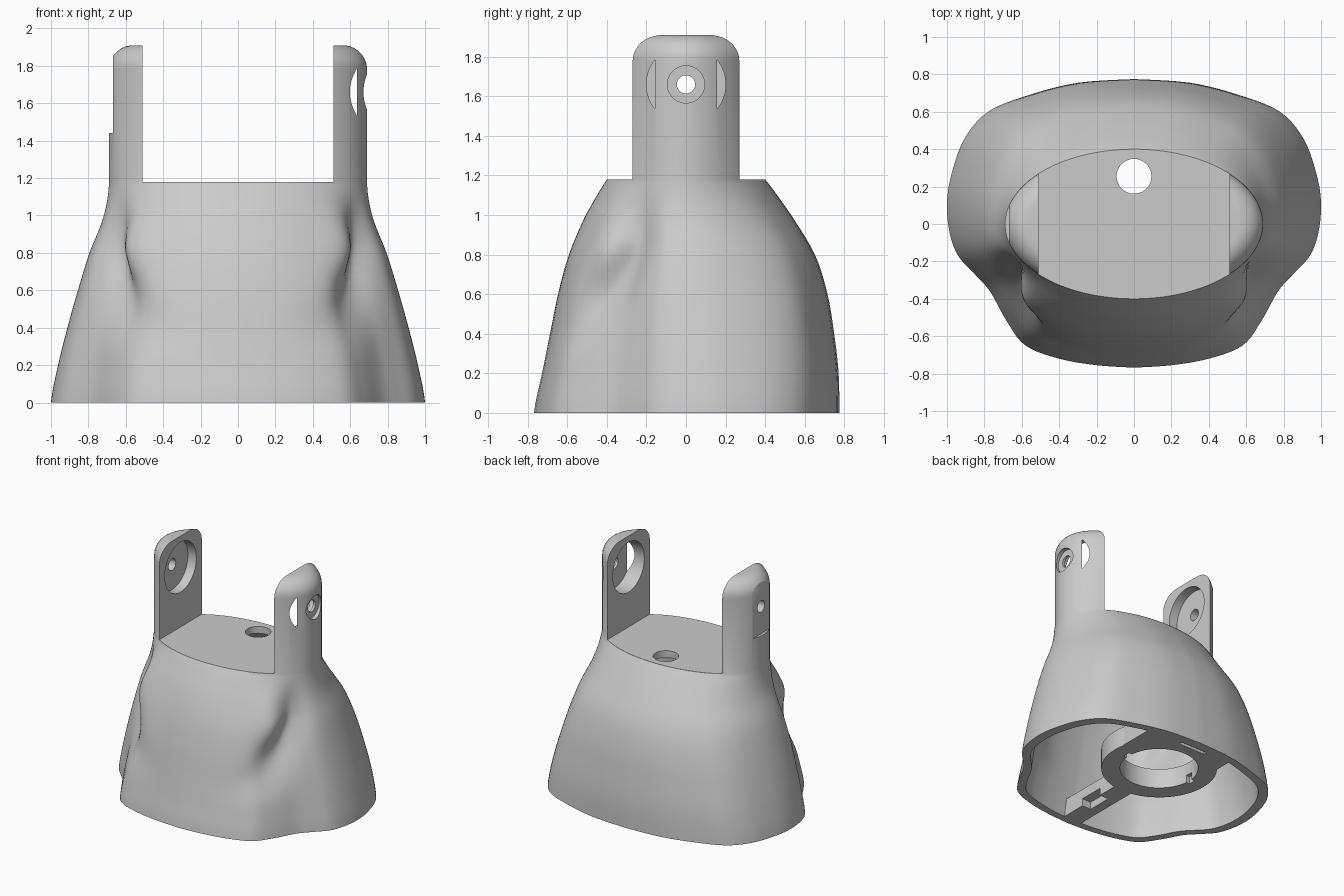
import bpy, bmesh
from math import sin, cos, pi, atan2, degrees, exp
from mathutils import Matrix, Vector

if "Cube" in bpy.data.objects:
    bpy.data.objects.remove(bpy.data.objects["Cube"])

grey = bpy.data.materials.new("plain_grey")
grey.use_nodes = True
colour = (0.6, 0.6, 0.6, 1)
grey.diffuse_color = colour
grey.node_tree.nodes["Principled BSDF"].inputs["Base Color"].default_value = colour

DECK, RX, RY = 1.18, 0.69, 0.40      # deck height and half sizes of its oval
PIVOT = 1.66                         # height of the arm holes
BORE_Y = 0.29                        # centre of the underside ring
HOLE_Y = 0.255                       # centre of the deck hole
FLANGE = 0.16                        # thickness of the ring and its web


def catmull(pts, i, t):
    """Point on a smooth curve between pts[i] and pts[i + 1]."""
    n = len(pts)
    a, b, c, d = (Vector(pts[max(0, min(n - 1, i + k))]) for k in (-1, 0, 1, 2))
    return b + (c - a) * t / 2 + (a * 2 - b * 5 + c * 4 - d) * t * t / 2 + (b * 3 - a - c * 3 + d) * t ** 3 / 2


# Base outline, left half from back to front, then mirrored
half = [(0, .775), (.3, .755), (.56, .69), (.78, .6), (.91, .45), (.98, .25), (1, .1), (.985, -.05),
        (.94, -.17), (.85, -.27), (.77, -.36), (.68, -.52), (.58, -.65), (.4, -.72), (.2, -.755), (0, -.768)]
left = [catmull(half, i, k / 5) for i in range(len(half) - 1) for k in range(5)] + [Vector(half[-1])]
outline = left + [Vector((-p.x, p.y)) for p in reversed(left[1:-1])]

# How much of the base outline remains at each height: sides, back, front
taper = [(1, 1, 1), (.88, .99, .89), (.72, .93, .78), (.54, .84, .67), (.34, .67, .52), (.09, .35, .29), (0, 0, 0)]


def window(z, lo, hi):
    """Smooth bump in height, zero outside lo..hi."""
    return sin(pi * max(0, min(1, (z - lo) / (hi - lo)))) ** 2


def section(z, scale=1.0):
    """Outline of the skirt at height z, blending the base into the deck oval."""
    if z > 1:
        f = (DECK - z) / (DECK - 1)
        w = Vector((taper[5][0] * f ** 1.8, taper[5][1] * f ** .95, taper[5][2] * f ** .95))
    else:
        i = min(int(z / .2), 4)
        w = catmull(taper, i, z / .2 - i)
    groove, shoulder = window(z, .2, DECK), window(z, .55, DECK)
    drop = max(0, .85 - z)
    valley, width = -26 - 50 * drop, 9 + 14 * drop      # the valley curls and widens under the barrel
    ring = []
    for p in outline:
        a = atan2(p.y / .77, p.x)
        wy = w[1] if p.y > 0 else w[2]
        q = Vector((p.x * w[0] + RX * cos(a) * (1 - w[0]), p.y * wy + RY * sin(a) * (1 - wy)))
        deg = degrees(atan2(p.y / .77, abs(p.x)))
        push = .04 * shoulder * exp(-((deg + 45) / 9) ** 2) - .08 * groove * exp(-((deg - valley) / width) ** 2)
        q += q.normalized() * push
        ring.append((q.x * scale, q.y * scale, z))
    return ring


def oval(inset, z):
    """Deck oval shrunk by inset, matching the outline's points."""
    angles = [atan2(p.y / .77, p.x) for p in outline]
    return [((RX - inset) * cos(a), (RY - inset) * sin(a), z) for a in angles]


def finish(bm, name):
    bmesh.ops.recalc_face_normals(bm, faces=bm.faces)
    mesh = bpy.data.meshes.new(name)
    bm.to_mesh(mesh)
    bm.free()
    mesh.materials.append(grey)
    ob = bpy.data.objects.new(name, mesh)
    bpy.context.collection.objects.link(ob)
    return ob


def loft(name, rings):
    bm = bmesh.new()
    loops = [[bm.verts.new(co) for co in ring] for ring in rings]
    n = len(loops[0])
    for lo, hi in zip(loops, loops[1:]):
        for i in range(n):
            j = (i + 1) % n
            bm.faces.new((lo[i], lo[j], hi[j], hi[i]))
    bm.faces.new(loops[0])
    bm.faces.new(loops[-1])
    return finish(bm, name)


def box(name, lo, hi):
    lo, hi = Vector(lo), Vector(hi)
    bm = bmesh.new()
    bmesh.ops.create_cube(bm, size=1, matrix=Matrix.Translation((lo + hi) / 2) @ Matrix.Diagonal((*(hi - lo), 1)))
    return finish(bm, name)


def cylinder(name, radius, start, end):
    start, end = Vector(start), Vector(end)
    axis = end - start
    turn = axis.to_track_quat('Z', 'Y').to_matrix().to_4x4()
    bm = bmesh.new()
    bmesh.ops.create_cone(bm, cap_ends=True, segments=64, radius1=radius, radius2=radius,
                          depth=axis.length, matrix=Matrix.Translation((start + end) / 2) @ turn)
    return finish(bm, name)


def cut(target, tool):
    tool.hide_render = True
    mod = target.modifiers.new("cut", 'BOOLEAN')
    mod.operation, mod.solver, mod.object = 'DIFFERENCE', 'EXACT', tool
    bpy.ops.object.select_all(action='DESELECT')
    bpy.context.view_layer.objects.active = target
    target.select_set(True)
    bpy.ops.object.modifier_apply(modifier=mod.name)
    bpy.data.objects.remove(tool)


# Skirt, continued upward as an oval column with a rounded top
rings = [section(i * .04) for i in range(30)] + [oval(0, DECK - .001)]
rings += [oval(.13 * (1 - cos(k * pi / 20)), 1.78 + .13 * sin(k * pi / 20)) for k in range(11)]
body = loft("skirt_with_arms", rings)

# Clear the gap so two arms remain above a flat deck
cut(body, box("gap", (-.51, -1, DECK), (.51, 1, 2.2)))

# Hollow underside, keeping a flat ring, its web to the back wall and the front rib
mouth = [(x, y, -.05) for x, y, _ in section(0, .925)]
cavity = loft("cavity", [mouth] + [section(i * .05, .925) for i in range(23)] + [section(1.125, .925)])
cut(cavity, cylinder("ring", .43, (0, BORE_Y, -.2), (0, BORE_Y, FLANGE)))
cut(cavity, box("web", (-.34, BORE_Y + .1, -.2), (.425, 1, FLANGE)))
cut(cavity, box("rib", (-.08, -1, -.2), (.08, 0, FLANGE - .02)))
cut(body, cavity)

# Ring bore, side notches, deck hole and back slot
cut(body, cylinder("bore", .29, (0, BORE_Y, -.1), (0, BORE_Y, FLANGE + .1)))
cut(body, box("notches", (-.32, BORE_Y - .03, -.1), (.32, BORE_Y + .03, .06)))
cut(body, cylinder("deck_hole", .093, (0, HOLE_Y, .9), (0, HOLE_Y, 1.3)))
cut(body, box("back_slot", (-.12, .665, -.1), (.12, .695, .1)))
cut(body, box("rib_notch", (0, -.5, -.1), (.2, -.3, .06)))

# Arm recesses and pivot holes
for side, depth in ((1, .635), (-1, .585)):
    cut(body, cylinder("recess", .2, (side * .45, 0, PIVOT), (side * depth, 0, PIVOT)))
    cut(body, cylinder("pivot", .046, (side * .5, 0, PIVOT), (side * .8, 0, PIVOT)))
cut(body, cylinder("head_seat", .094, (.655, 0, PIVOT), (.8, 0, PIVOT)))
cut(body, box("arm_flat", (-.9, -.5, 1.44), (-.667, .5, 2)))

# Smooth curved surfaces, sharp machined edges
bpy.ops.object.select_all(action='DESELECT')
bpy.context.view_layer.objects.active = body
body.select_set(True)
bpy.ops.object.shade_smooth_by_angle(angle=.55)
